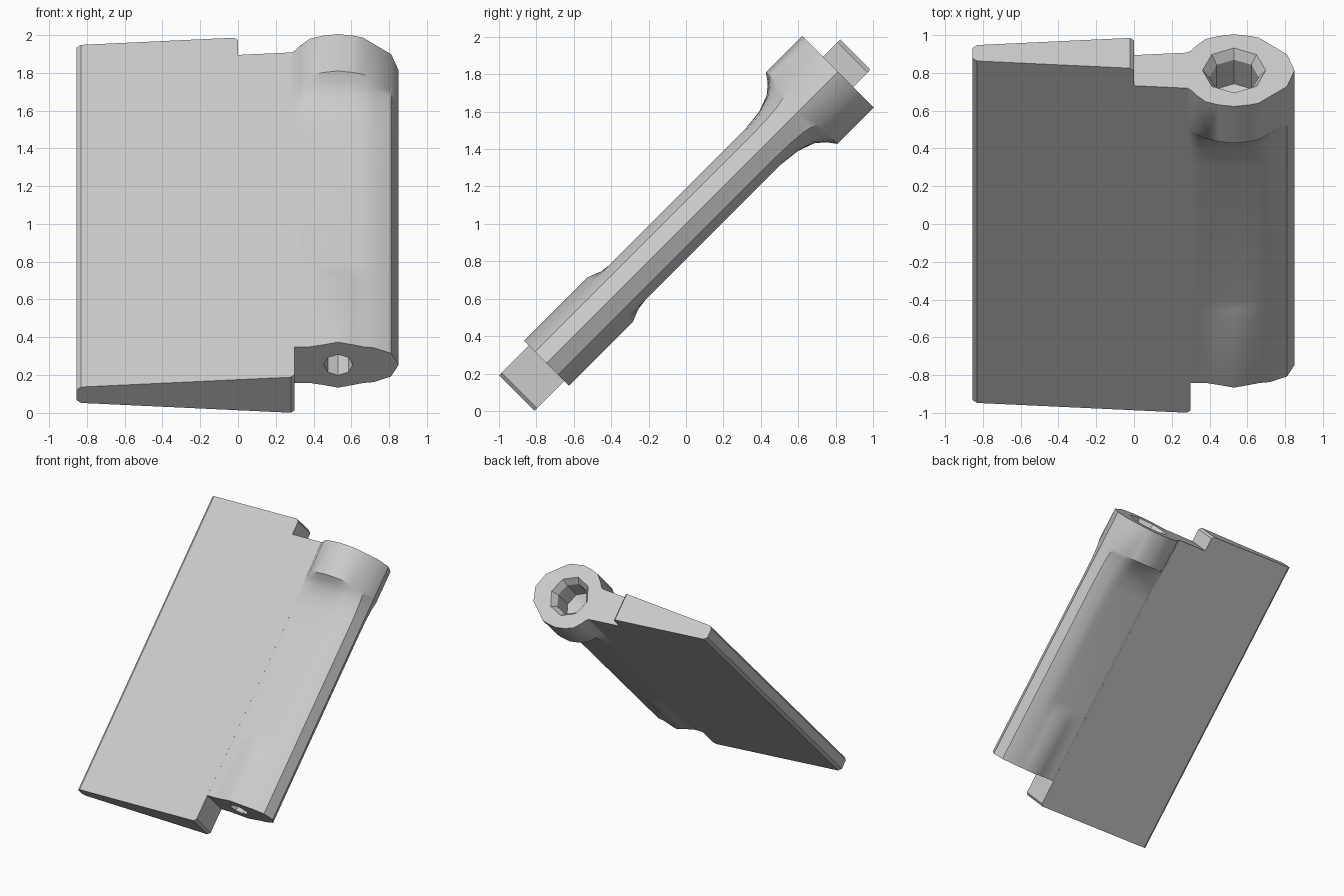
import bpy, bmesh, math
from mathutils import Vector

cube = bpy.data.objects.get("Cube")
if cube:
    bpy.data.objects.remove(cube, do_unlink=True)

grey = bpy.data.materials.new("light_grey")
grey.use_nodes = True
colour = (0.6, 0.6, 0.6, 1)
grey.diffuse_color = colour
grey.node_tree.nodes["Principled BSDF"].inputs["Base Color"].default_value = colour


def place(x, t, l):
    """Across x, through the thickness t, along the length l, leaning back 45 degrees."""
    r = math.sqrt(0.5)
    return Vector((x, (l - t) * r, 1 + (l + t) * r))


def loft(name, rings):
    bm = bmesh.new()
    loops = [[bm.verts.new(place(*p)) for p in ring] for ring in rings]
    n = len(loops[0])
    for a, b in zip(loops, loops[1:]):
        for i in range(n):
            j = (i + 1) % n
            bm.faces.new((a[i], a[j], b[j], b[i]))
    bm.faces.new(loops[0])
    bm.faces.new(loops[-1])
    bmesh.ops.recalc_face_normals(bm, faces=bm.faces)
    mesh = bpy.data.meshes.new(name)
    bm.to_mesh(mesh)
    bm.free()
    mesh.materials.append(grey)
    ob = bpy.data.objects.new(name, mesh)
    bpy.context.collection.objects.link(ob)
    return ob


def activate(ob):
    bpy.ops.object.select_all(action='DESELECT')
    ob.select_set(True)
    bpy.context.view_layer.objects.active = ob


# Tapered blade with a stepped top edge and a rounded thin edge
def blade_ring(side, left, inset):
    c = 0.02
    outline = [(left, -1.28 + inset), (0.3 - c, -1.28), (0.3, -1.28 + c), (0.3, 1.15),
               (0.0, 1.15), (0.0, 1.28 - c), (-c, 1.28), (left, 1.28 - inset)]
    return [(x, side * (0.06 + 0.066 * (x + 0.825)), l) for x, l in outline]


blade = loft("blade", [blade_ring(s, -0.83 if abs(s) == 1 else -0.855, 0.0)
                       for s in (1, 0.65, -0.65, -1)])

# Hinge edge: slim body, swelling to a socket on top and a ridge at the foot
xs = [0.27, 0.3, 0.33, 0.38, 0.45, 0.53, 0.61, 0.66, 0.72, 0.81, 0.85]
body = [0.125, 0.134, 0.134, 0.134, 0.134, 0.134, 0.134, 0.134, 0.128, 0.087, 0]
socket = [0.125, 0.145, 0.185, 0.235, 0.258, 0.27, 0.258, 0.245, 0.195, 0.12, 0]
foot = [0.125, 0.134, 0.134, 0.135, 0.15, 0.17, 0.15, 0.136, 0.128, 0.087, 0]


def hinge_ring(l, shape, amount):
    half = [(x, b + (s - b) * amount) for x, b, s in zip(xs, body, shape)]
    return [(x, t, l) for x, t in half] + [(x, -t, l) for x, t in half[-2::-1]]


stations = [(-1.055, foot, 1), (-0.573, foot, 1), (-0.5, foot, 0.2), (-0.44, foot, 0),
            (0.58, socket, 0), (0.70, socket, 0.1), (0.79, socket, 0.34),
            (0.84, socket, 0.65), (0.875, socket, 1), (1.15, socket, 1)]
hinge = loft("hinge_edge", [hinge_ring(*s) for s in stations])


# Eight-sided pin holes in both ends
def drill(name, profile):
    rings = [[(0.53 + r * math.cos(k * math.pi / 4), r * math.sin(k * math.pi / 4), l)
              for k in range(8)] for r, l in profile]
    cutter = loft(name, rings)
    cutter.hide_render = True
    mod = hinge.modifiers.new(name, 'BOOLEAN')
    mod.operation = 'DIFFERENCE'
    mod.solver = 'EXACT'
    mod.object = cutter
    activate(hinge)
    bpy.ops.object.modifier_apply(modifier=name)
    bpy.data.objects.remove(cutter, do_unlink=True)


drill("socket_hole", [(0.175, 1.16), (0.13, 1.10), (0.13, 0.92), (0.01, 0.87)])
drill("foot_hole", [(0.077, -1.1), (0.077, -0.85)])

for ob in (blade, hinge):
    activate(ob)
    bpy.ops.object.shade_smooth_by_angle(angle=math.radians(32))
